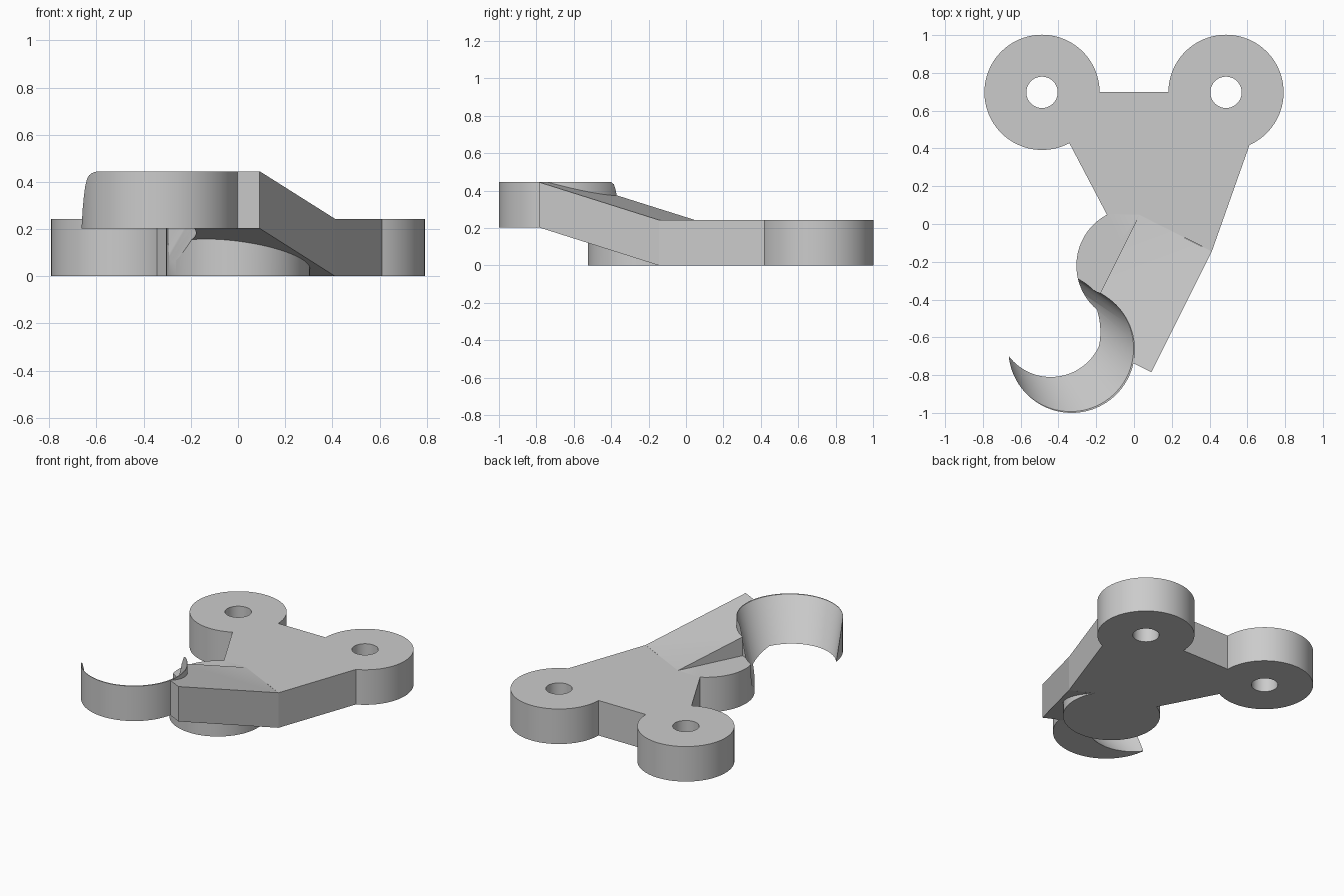
import bpy, bmesh, math
from mathutils import Vector

cube = bpy.data.objects.get("Cube")
if cube:
    bpy.data.objects.remove(cube, do_unlink=True)

grey = bpy.data.materials.new("plain_grey")
grey.use_nodes = True
grey.diffuse_color = (0.6, 0.6, 0.6, 1)
grey.node_tree.nodes["Principled BSDF"].inputs["Base Color"].default_value = (0.6, 0.6, 0.6, 1)

PLATE, LOW, HIGH = 0.243, 0.203, 0.445


def loft(name, loops):
    """Closed solid skinned through loops of equal length."""
    bm = bmesh.new()
    rings = [[bm.verts.new(p) for p in loop] for loop in loops]
    n = len(rings[0])
    for a, b in zip(rings, rings[1:]):
        for i in range(n):
            j = (i + 1) % n
            bm.faces.new((a[i], a[j], b[j], b[i]))
    bm.faces.new(rings[0][::-1])
    bm.faces.new(rings[-1])
    bmesh.ops.recalc_face_normals(bm, faces=bm.faces)
    mesh = bpy.data.meshes.new(name)
    bm.to_mesh(mesh)
    bm.free()
    mesh.materials.append(grey)
    ob = bpy.data.objects.new(name, mesh)
    bpy.context.collection.objects.link(ob)
    return ob


def circle(x, y, r, z, n=96):
    return [(x + r * math.cos(math.tau * i / n), y + r * math.sin(math.tau * i / n), z)
            for i in range(n)]


def cylinder(name, x, y, r, z0, z1):
    return loft(name, [circle(x, y, r, z0), circle(x, y, r, z1)])


def combine(target, tool, operation):
    mod = target.modifiers.new(operation, "BOOLEAN")
    mod.operation, mod.solver, mod.object = operation, "EXACT", tool
    bpy.context.view_layer.objects.active = target
    bpy.ops.object.modifier_apply(modifier=mod.name)
    bpy.data.objects.remove(tool, do_unlink=True)


# Flat body plate
outline = [(-0.485, 0.70), (0.485, 0.70), (0.612, 0.42), (0.412, -0.145),
           (0.03, 0.05), (-0.07, -0.09)]
bracket = loft("hook_bracket", [[(x, y, z) for x, y in outline] for z in (0, PLATE)])

# Two mounting bosses and the round foot under the arm
for side in (-1, 1):
    combine(bracket, cylinder("boss", side * 0.487, 0.697, 0.305, 0, PLATE), "UNION")
combine(bracket, cylinder("foot", 0, -0.22, 0.305, 0, PLATE), "UNION")

# Rising arm, as cross-sections along its length
corner = Vector((0.412, -0.145, 0))
along = Vector((-0.447, -0.894, 0))
across = Vector((-0.894, 0.447, 0)) * 0.43


def section(distance, z0, z1):
    p = corner + along * distance
    low, high = Vector((0, 0, z0)), Vector((0, 0, z1))
    return [p + low, p + across + low, p + across + high, p + high]


arm = loft("arm", [section(0, 0, PLATE), section(0.716, LOW, HIGH)])
combine(bracket, arm, "UNION")

# Hook ring, then the oblique flared scoop that leaves a knife-edged crescent
combine(bracket, cylinder("hook_ring", -0.33, -0.665, 0.335, LOW, HIGH), "UNION")
bottom, top = Vector((-0.44, -0.53, 0.28)), Vector((-0.336, -0.659, 0.334))
loops = []
for z in (-0.05, 0.5):
    x, y, r = bottom.lerp(top, (z - LOW) / (HIGH - LOW))
    loops.append(circle(x, y, r, z))
combine(bracket, loft("scoop", loops), "DIFFERENCE")

# Screw holes
for side in (-1, 1):
    combine(bracket, cylinder("hole", side * 0.487, 0.697, 0.083, -0.1, 0.5), "DIFFERENCE")

# Smooth the round walls, keep the edges crisp
bpy.ops.object.select_all(action="DESELECT")
bracket.select_set(True)
bpy.context.view_layer.objects.active = bracket
bpy.ops.object.shade_smooth_by_angle(angle=math.radians(25))
